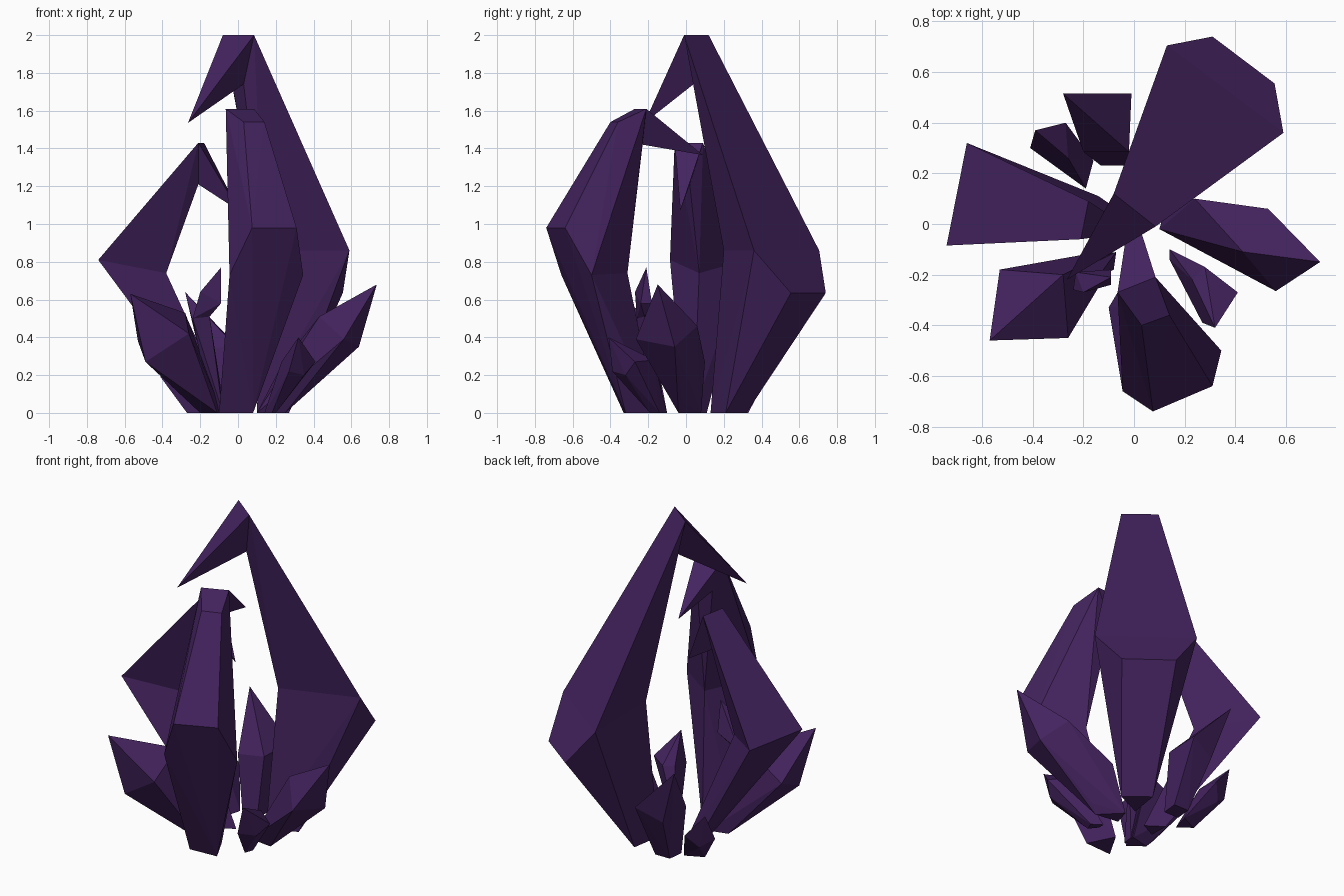
import bpy, bmesh, math

purple = bpy.data.materials.new("dark_purple_crystal")
purple.diffuse_color = (0.056, 0.0165, 0.112, 1)


def shard(name, *segments):
    """Chain of convex chunks; walls shared by neighbouring chunks are removed."""
    bm = bmesh.new()
    for i, seg in enumerate(segments):
        verts = {bm.verts.new(p): p for p in seg}
        before = set(bm.faces)
        bmesh.ops.convex_hull(bm, input=list(verts))
        shared = set()
        for j in (i - 1, i + 1):
            if 0 <= j < len(segments):
                common = set(seg) & set(segments[j])
                for f in bm.faces:
                    if f not in before and all(verts.get(v) in common for v in f.verts):
                        shared.add(f)
        bmesh.ops.delete(bm, geom=list(shared), context='FACES_ONLY')
    bmesh.ops.remove_doubles(bm, verts=bm.verts, dist=0.001)
    bmesh.ops.dissolve_limit(bm, angle_limit=math.radians(2), verts=bm.verts, edges=bm.edges)
    bmesh.ops.recalc_face_normals(bm, faces=bm.faces)
    me = bpy.data.meshes.new(name)
    bm.to_mesh(me)
    bm.free()
    me.materials.append(purple)
    ob = bpy.data.objects.new(name, me)
    bpy.context.collection.objects.link(ob)


# Tallest shard at the back right, hooked over the middle
top = [(-.08, .12, 2), (.085, -.01, 2), (.03, .04, 1.74)]
mid = [(.13, .705, .86), (.59, .36, .86), (.135, .20, .86)]
shard("tall_back_shard",
      top + [(-.265, -.22, 1.535)],
      top + mid,
      mid + [(.31, .74, .635), (.555, .555, .635),
             (.13, .32, 0), (.27, .21, 0), (.10, .13, 0)])

# Front shard with a bevelled head and a hook pointing back
top = [(-.065, -.27, 1.61), (.085, -.21, 1.61), (-.02, -.23, 1.42)]
mid = [(-.045, -.66, .73), (.345, -.50, .73), (.09, -.31, .74)]
crest = [(.075, -.74, .98), (.31, -.64, .98)]
shard("front_shard",
      top + [(-.01, .09, 1.365)],
      top + [(.03, -.40, 1.54), (.14, -.36, 1.54)] + crest + mid,
      mid + crest + [(-.10, -.33, 0), (.08, -.32, 0), (0, -.16, 0)])

# Left shard with a small hook
top = [(-.21, -.06, 1.43), (-.18, .09, 1.43), (-.21, .02, 1.21)]
mid = [(-.66, .32, .81), (-.74, -.085, .81), (-.38, .07, .74)]
shard("left_shard",
      top + [(.005, -.03, 1.07)],
      top + mid,
      mid + [(-.14, .11, 0), (-.14, -.01, 0), (-.04, .04, 0)])

# Short shard at the front left
shard("front_left_shard",
      [(-.57, -.46, .63), (-.28, -.20, .53), (-.26, -.45, .42),
       (-.53, -.18, .38), (-.49, -.41, .27),
       (-.20, -.13, 0), (-.11, -.20, 0), (-.08, -.10, 0)])

# Short pointed shard on the right
shard("right_shard",
      [(.735, -.15, .68), (.43, -.11, .51), (.56, -.265, .39),
       (.53, .06, .46), (.64, -.06, .35), (.24, .10, .27),
       (.29, -.02, .05), (.10, -.02, 0), (.13, .08, 0), (.25, -.04, 0)])

# Small shard at the front right
shard("small_front_right_shard",
      [(.32, -.41, .40), (.27, -.39, .22), (.41, -.27, .27),
       (.28, -.17, .28), (.23, -.22, .27), (.35, -.32, .20),
       (.14, -.10, 0), (.14, -.14, 0), (.20, -.14, 0), (.18, -.19, 0)])

# Back shard: outer corner is the high point, upper face slopes inward
shard("back_shard",
      [(-.28, .515, .64), (-.01, .515, .36), (-.20, .285, .33), (-.02, .285, .36),
       (-.17, .47, .29),
       (-.13, .23, 0), (-.03, .23, 0), (-.12, .33, 0), (-.02, .33, 0)])

# Thin hooked inner shard behind the front pair
mid = [(-.24, -.26, .50), (-.23, -.19, .50), (-.15, -.22, .51)]
shard("inner_shard",
      [(-.09, -.21, .77), (-.20, -.27, .64), (-.09, -.24, .58), (-.09, -.18, .58)] + mid,
      mid + [(-.14, -.13, 0), (-.08, -.18, 0), (-.07, -.11, 0)])

# Small low shard at the back left, sloping inward
shard("small_back_left_shard",
      [(-.39, .37, .35), (-.27, .40, .21), (-.41, .30, .19), (-.26, .26, .22),
       (-.33, .34, .13),
       (-.27, .20, 0), (-.19, .14, 0), (-.16, .25, 0)])
